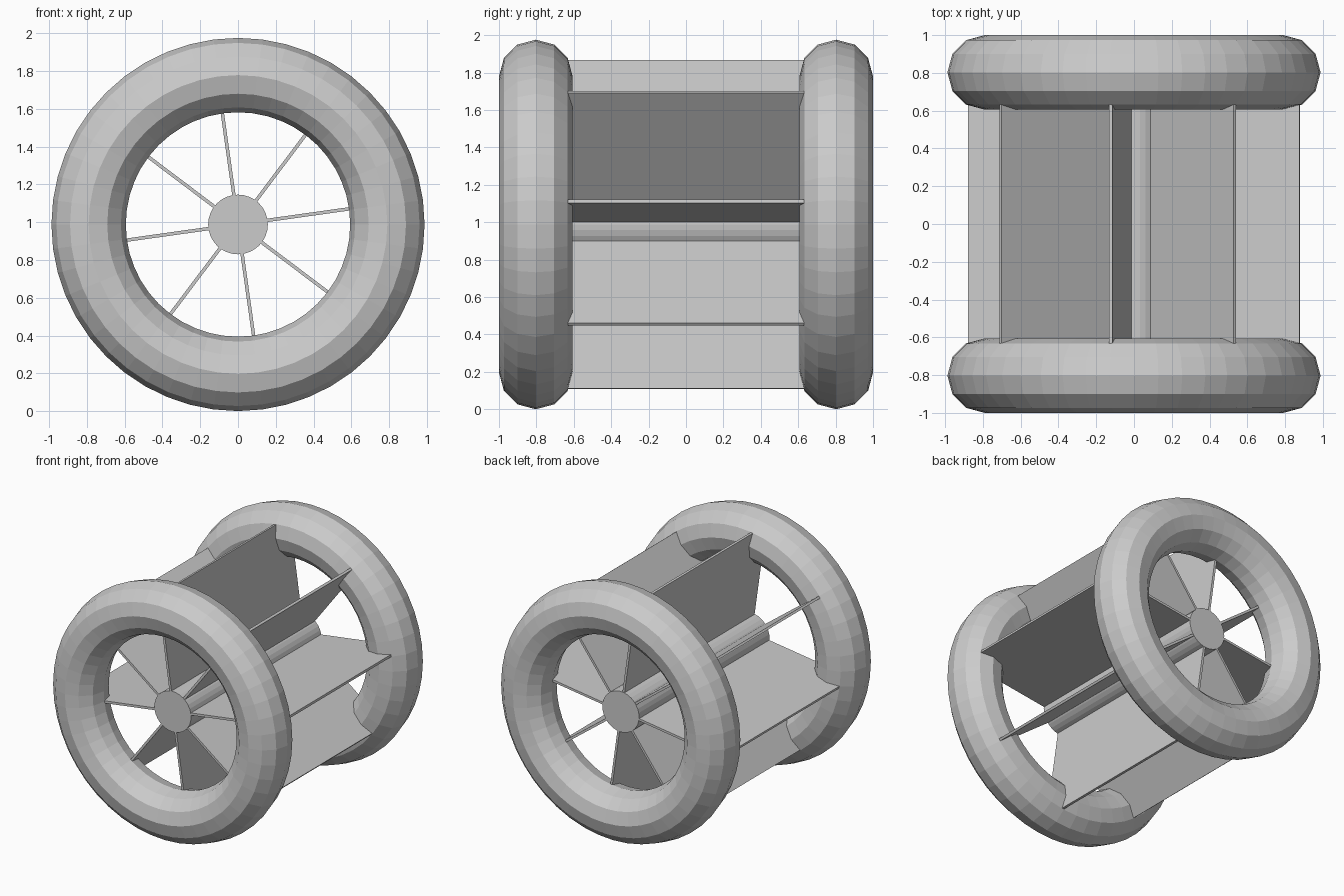
import bpy
from math import radians, pi
from mathutils import Matrix, Vector

if "Cube" in bpy.data.objects:
    bpy.data.objects.remove(bpy.data.objects["Cube"])

CENTRE = Vector((0, 0, 0.988))
END = 0.803          # y distance of each ring from the middle
BLADES = 8
TILT = 8             # degrees the blade set is turned

# two rounded tyres
for side, name in ((-1, "front_tyre"), (1, "back_tyre")):
    bpy.ops.mesh.primitive_torus_add(
        major_segments=48, minor_segments=12,
        major_radius=0.791, minor_radius=0.197,
        location=CENTRE + Vector((0, side * END, 0)),
        rotation=(pi / 2, 0, 0))
    bpy.context.object.name = name

# central axle
bpy.ops.mesh.primitive_cylinder_add(
    vertices=32, radius=0.158, depth=2 * END,
    location=CENTRE, rotation=(pi / 2, 0, 0))
bpy.context.object.name = "axle"


# flat paddle blades between the tyres, from inside the axle outwards
def blade(index):
    inner, outer = 0.12, 0.886
    bpy.ops.mesh.primitive_cube_add(size=1)
    ob = bpy.context.object
    ob.name = f"blade_{index + 1}"
    angle = radians(TILT + index * 360 / BLADES)
    shape = (Matrix.Rotation(-angle, 4, 'Y')
             @ Matrix.Translation(((inner + outer) / 2, 0, 0))
             @ Matrix.Diagonal((outer - inner, 2 * END - 0.006, 0.018, 1)))
    ob.data.transform(shape)
    ob.location = CENTRE


for i in range(BLADES):
    blade(i)
